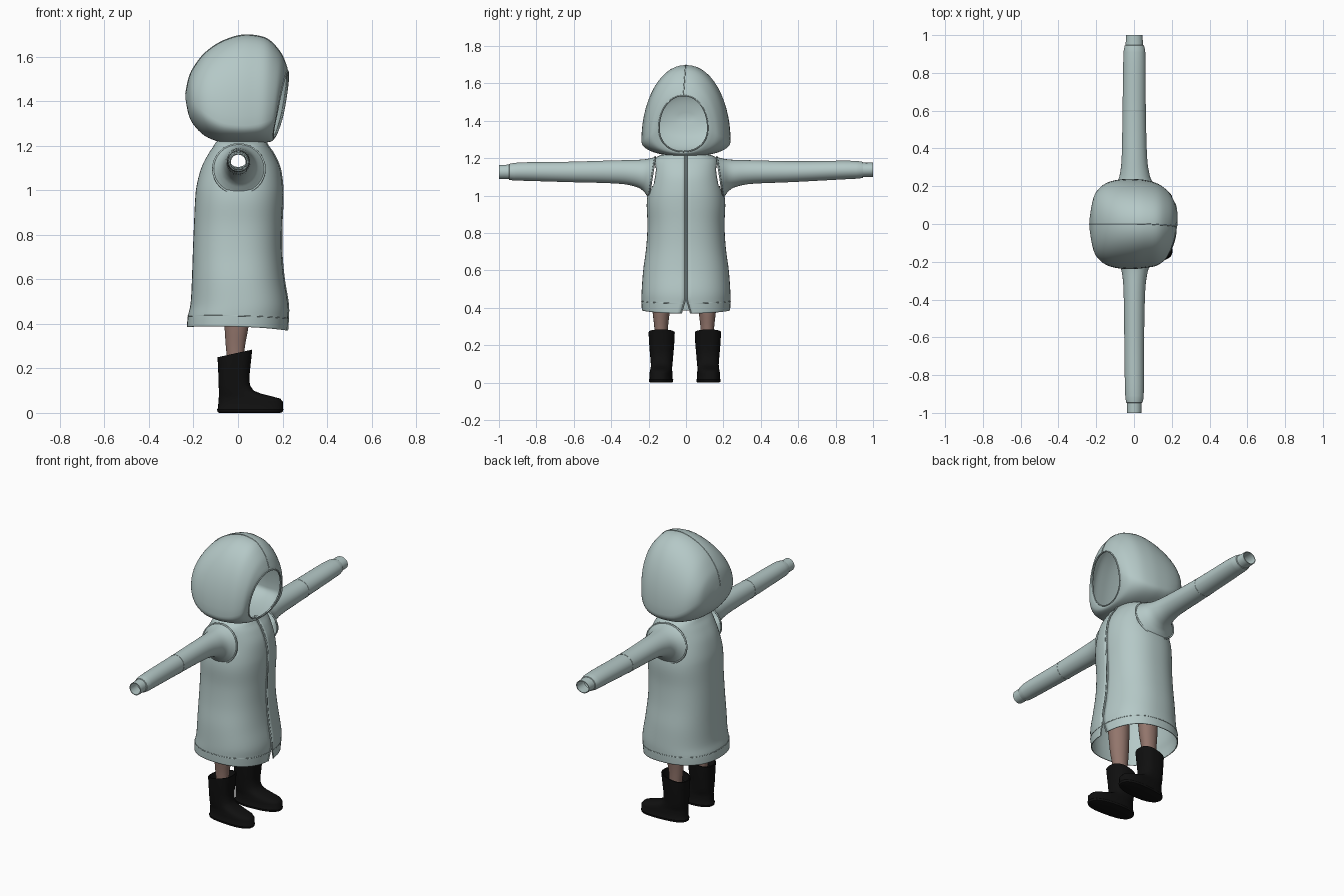
import bpy, bmesh, math

if "Cube" in bpy.data.objects:
    bpy.data.objects.remove(bpy.data.objects["Cube"])

def material(name, rgb):
    m = bpy.data.materials.new(name)
    m.diffuse_color = (*rgb, 1)
    m.use_nodes = True
    m.node_tree.nodes["Principled BSDF"].inputs["Base Color"].default_value = m.diffuse_color
    return m

TEAL = material("pale_teal_cloth", (0.46, 0.58, 0.57))
SKIN = material("brown_skin", (0.29, 0.18, 0.15))
BLACK = material("black_rubber", (0.005, 0.005, 0.005))

def smooth_rows(rows, k):
    """Catmull-Rom resampling of a table of section values."""
    out = []
    for i in range(len(rows) - 1):
        p0, p1, p2, p3 = (rows[max(i - 1, 0)], rows[i], rows[i + 1], rows[min(i + 2, len(rows) - 1)])
        for j in range(k):
            t = j / k
            out.append(tuple(0.5 * (2 * b + (c - a) * t + (2 * a - 5 * b + 4 * c - d) * t * t
                                    + (3 * b - a - 3 * c + d) * t ** 3)
                             for a, b, c, d in zip(p0, p1, p2, p3)))
    return out + [tuple(rows[-1])]

def spow(v, e):
    return math.copysign(abs(v) ** e, v)

def loft(name, rings, mat, closed=True, caps=(False, False), thick=0, hole=None):
    bm = bmesh.new()
    vs = [[bm.verts.new(p) for p in r] for r in rings]
    n = len(rings[0])
    for a, b in zip(vs, vs[1:]):
        for j in range(n if closed else n - 1):
            k = (j + 1) % n
            bm.faces.new((a[j], a[k], b[k], b[j]))
    if caps[0]:
        bm.faces.new(vs[0])
    if caps[1]:
        bm.faces.new(vs[-1])
    bmesh.ops.recalc_face_normals(bm, faces=bm.faces)
    if hole:
        gone = [f for f in bm.faces if hole(f.calc_center_median())]
        bmesh.ops.delete(bm, geom=gone, context='FACES')
    me = bpy.data.meshes.new(name)
    bm.to_mesh(me)
    bm.free()
    me.materials.append(mat)
    ob = bpy.data.objects.new(name, me)
    bpy.context.collection.objects.link(ob)
    bpy.ops.object.select_all(action='DESELECT')
    ob.select_set(True)
    bpy.context.view_layer.objects.active = ob
    bpy.ops.object.shade_smooth_by_angle(angle=math.radians(45))
    if thick:
        s = ob.modifiers.new("cloth_thickness", 'SOLIDIFY')
        s.thickness, s.offset = thick, -1
    return ob

def piping(name, pts, r, cyclic=False):
    cu = bpy.data.curves.new(name, 'CURVE')
    cu.dimensions = '3D'
    cu.bevel_depth, cu.bevel_resolution = r, 1
    sp = cu.splines.new('POLY')
    sp.points.add(len(pts) - 1)
    for p, co in zip(sp.points, pts):
        p.co = (*co, 1)
    sp.use_cyclic_u = cyclic
    cu.materials.append(TEAL)
    bpy.context.collection.objects.link(bpy.data.objects.new(name, cu))

# Coat body: z, back x, front x, half width; open along the front
E = 0.86
body = smooth_rows([
    (.378, -.23, .222, .236), (.43, -.225, .225, .238), (.49, -.213, .225, .237),
    (.60, -.207, .207, .229), (.72, -.203, .196, .213), (.84, -.198, .196, .206),
    (.95, -.193, .201, .210), (1.02, -.186, .20, .203), (1.10, -.165, .188, .187),
    (1.16, -.135, .162, .178), (1.195, -.112, .138, .168), (1.215, -.10, .125, .14),
    (1.222, -.09, .115, .10)], 5)
N = 72
rings = []
for z, xb, xf, w in body:
    gap = .003 + .024 * max(0, (.45 - z) / .075)
    a0 = (gap / w) ** (1 / E)
    fade = max(0, 1 - (z - .378) / .15)
    ring = []
    for j in range(N + 1):
        t = a0 + (2 * math.pi - 2 * a0) * j / N
        c, s = math.cos(t), math.sin(t)
        ring.append(((xb + xf) / 2 + (xf - xb) / 2 * spow(c, E), w * spow(s, E),
                     z + fade * (.009 * math.sin(t) ** 2 - .008 * c)))
    rings.append(ring)
loft("coat_body", rings, TEAL, closed=False, thick=.005,
     hole=lambda p: abs(p.y) > .1 and ((p.x - .005) / .108) ** 2 + ((p.z - 1.095) / .095) ** 2 < 1)
for nm, j in (("left", 0), ("right", N)):
    piping("zip_edge_" + nm, [r[j] for r in rings], .004)
piping("hem_stitch", rings[5], .002)
loft("zip_backing", [[(xf - .008, y, z) for y in (-.014, .014)]
                     for z, xb, xf, w in body if z > .45], TEAL, closed=False)

# Sleeves: top y, bottom y, low z, high z, x min, x max
sleeve = smooth_rows([
    (.165, .20, .985, 1.207, -.122, .13), (.19, .213, 1.005, 1.2, -.10, .11),
    (.225, .232, 1.028, 1.194, -.08, .088), (.27, .27, 1.048, 1.191, -.068, .075),
    (.36, .36, 1.064, 1.189, -.06, .064), (.60, .60, 1.073, 1.183, -.056, .058),
    (.84, .84, 1.083, 1.183, -.053, .057), (.92, .92, 1.086, 1.18, -.05, .055)], 4)
sleeve += [(.945, .945, 1.09, 1.175, -.045, .049), (.947, .947, 1.094, 1.171, -.041, .044),
           (1, 1, 1.095, 1.17, -.039, .042), (1, 1, 1.099, 1.166, -.035, .037),
           (.93, .93, 1.099, 1.166, -.035, .037)]
for side, s in (("left", 1), ("right", -1)):
    rs = []
    for yt, yb, zl, zh, xl, xh in sleeve:
        ring = []
        for j in range(32):
            t = 2 * math.pi * j / 32
            c, sn = math.cos(t), math.sin(t)
            y = (yt + yb) / 2 + (yt - yb) / 2 * c
            ring.append(((xl + xh) / 2 + (1 + .08 * s) * (xh - xl) / 2 * sn, s * y,
                         (zl + zh) / 2 + (zh - zl) / 2 * c + s * .012 * max(0, y - .5)))
        rs.append(ring)
    loft("sleeve_" + side, rs, TEAL)
    piping("armhole_seam_" + side, rs[0], .005, True)
    piping("elbow_seam_" + side, rs[20], .0015, True)

# Hood: top x, bottom x, low z, high z, half width, height of widest point, turn
hood = smooth_rows([
    (-.235, -.235, 1.405, 1.435, .03, .5, 0), (-.222, -.222, 1.34, 1.50, .11, .45, 0),
    (-.20, -.20, 1.295, 1.55, .17, .38, 0), (-.15, -.15, 1.245, 1.615, .215, .28, 0),
    (-.08, -.08, 1.217, 1.665, .235, .2, 0), (0, 0, 1.21, 1.694, .238, .17, 0),
    (.065, .06, 1.21, 1.697, .232, .17, 0), (.135, .11, 1.212, 1.678, .217, .2, .004),
    (.19, .145, 1.218, 1.62, .185, .26, .008), (.215, .158, 1.226, 1.565, .152, .36, .012),
    (.223, .16, 1.236, 1.535, .13, .42, .014)], 4)
rings = []
for xt, xb, zl, zh, w, f, turn in hood:
    zc = zl + f * (zh - zl)
    ring = []
    for j in range(56):
        t = 2 * math.pi * j / 56
        c, s = math.cos(t), math.sin(t)
        z = zc + (zh - zc) * c if c > 0 else zc + (zc - zl) * spow(c, .9)
        ring.append(((xt + xb) / 2 + (xt - xb) / 2 * c + turn * s, w * spow(s, .95) - turn, z))
    rings.append(ring)
loft("hood", rings, TEAL, caps=(True, False), thick=.007)
piping("hood_centre_seam", [r[0] for r in rings], .0025)
piping("hood_rim", rings[-1], .004, True)

# Boots and legs: z, x min, x max, half width
boot = [(0, -.085, .19, .054), (.004, -.092, .2, .062), (.016, -.094, .204, .064),
        (.02, -.09, .201, .061), (.05, -.088, .202, .06), (.064, -.087, .19, .058),
        (.075, -.086, .15, .057), (.086, -.086, .105, .057), (.10, -.086, .07, .058),
        (.125, -.087, .053, .06), (.17, -.088, .052, .064), (.22, -.09, .058, .068),
        (.268, -.092, .064, .07), (.268, -.086, .058, .064), (.22, -.07, .045, .05)]
leg = smooth_rows([(.2, -.045, .025, .033), (.29, -.054, .03, .036), (.38, -.06, .046, .046),
                   (.46, -.062, .054, .052), (.56, -.064, .062, .058)], 3)

def stack(rows, yc, e, slant):
    out = []
    for z, xl, xh, w in rows:
        ring = []
        for j in range(32):
            t = 2 * math.pi * j / 32
            x = (xl + xh) / 2 + (xh - xl) / 2 * spow(math.cos(t), e)
            lift = slant * max(0, (z - .15) / .118) * (x + .01)
            toe = math.copysign(.012, yc) * max(0, x) / .2
            ring.append((x, yc + toe + w * spow(math.sin(t), e), z + lift))
        out.append(ring)
    return out

for side, yc in (("left", .117), ("right", -.13)):
    loft("boot_" + side, stack(boot, yc, .8, .22), BLACK, caps=(True, True))
    loft("leg_" + side, stack(leg, yc - .003, 1, 0), SKIN, caps=(False, True))
